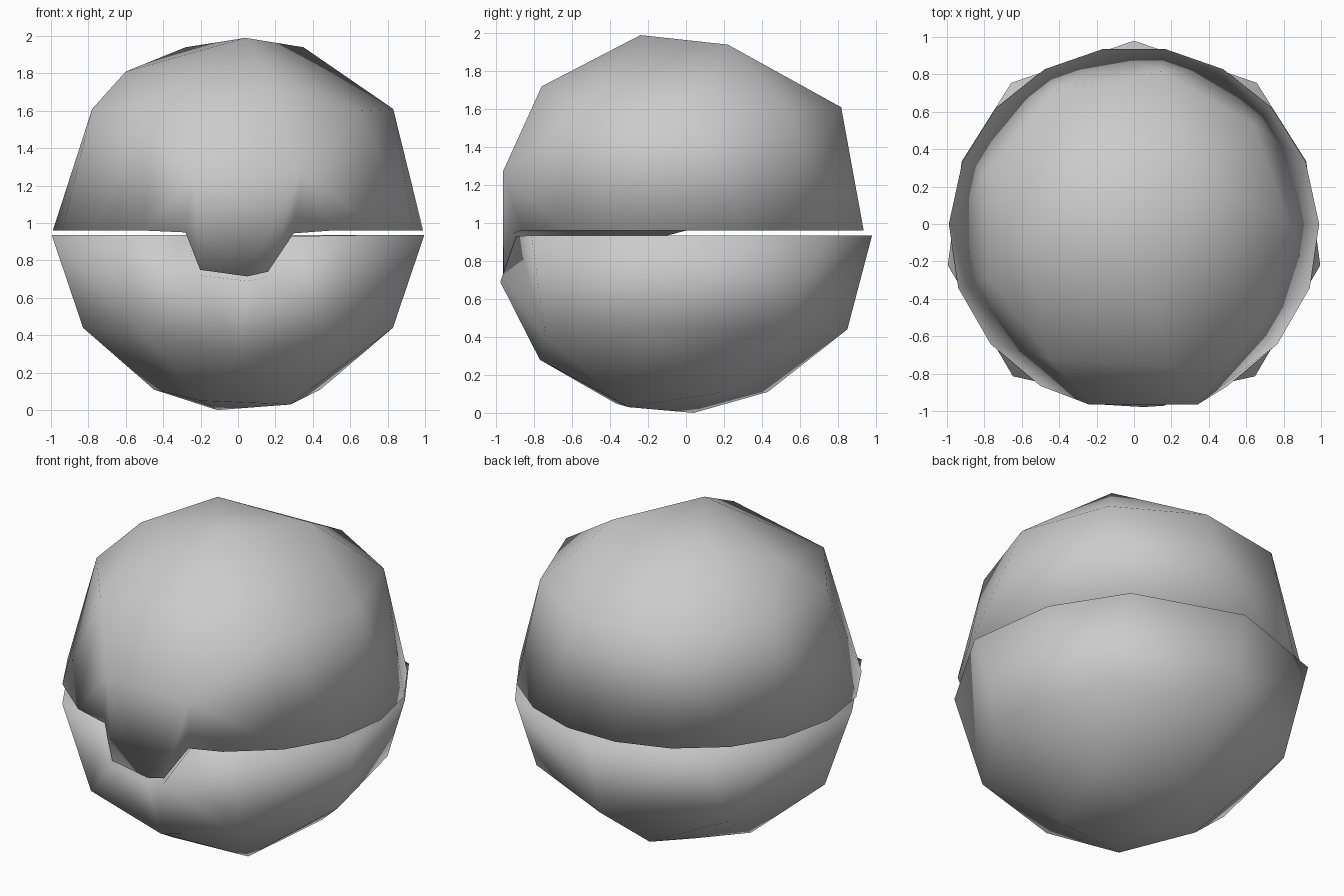
import bpy, bmesh
from math import sin, cos, radians
from mathutils import Vector

if "Cube" in bpy.data.objects:
    bpy.data.objects.remove(bpy.data.objects["Cube"])

grey = bpy.data.materials.new("light_grey")
grey.use_nodes = True
grey.diffuse_color = (0.6, 0.6, 0.6, 1)
grey.node_tree.nodes["Principled BSDF"].inputs["Base Color"].default_value = (0.6, 0.6, 0.6, 1)


def polar(angle, r, z):
    return Vector((r * cos(radians(angle)), r * sin(radians(angle)), z))


def shell(name, rim, body, rim_z, tab):
    """Faceted half ball: hull of rim and body points, with tab points of the rim moved, then capped."""
    bm = bmesh.new()
    rim_verts = {a: bm.verts.new(polar(a, r, rim_z)) for a, r in rim}
    body_verts = [bm.verts.new(p) for p in body]
    bmesh.ops.convex_hull(bm, input=list(rim_verts.values()) + body_verts)
    edge = set(rim_verts.values())
    flat = [f for f in bm.faces if all(v in edge for v in f.verts)]
    bmesh.ops.delete(bm, geom=flat, context='FACES')
    for angle, (r, z) in tab.items():
        rim_verts[angle].co = polar(angle, r, z)
    # close the open side with a fan
    hub = bm.verts.new((0, 0, rim_z))
    for e in [e for e in bm.edges if e.is_boundary]:
        bm.faces.new((e.verts[0], e.verts[1], hub))
    bmesh.ops.delete(bm, geom=[v for v in bm.verts if not v.link_faces], context='VERTS')
    bmesh.ops.recalc_face_normals(bm, faces=bm.faces[:])
    for f in bm.faces:
        f.smooth = True
    mesh = bpy.data.meshes.new(name)
    bm.to_mesh(mesh)
    bm.free()
    mesh.materials.append(grey)
    obj = bpy.data.objects.new(name, mesh)
    bpy.context.collection.objects.link(obj)
    return obj


# Upper shell with a tab at the front
upper_rim = [(a, 0.99 if a < 200 else 1.0) for a in range(0, 360, 20) if a not in (260, 280)]
upper_rim = [(a, r - 0.04 * max(0, sin(radians(a)))) for a, r in upper_rim]
upper_rim += [(253, 0.995), (258, 0.995), (273, 0.99), (279.5, 0.99), (288, 0.995)]
upper_body = [polar(a, 0.83, 1.61) for a in range(0, 240, 40)]
upper_body += [Vector(p) for p in (
    (-0.24, -0.965, 1.27), (0.34, -0.965, 1.27), (-0.45, -0.72, 1.62), (0.2, -0.76, 1.72), (0.65, -0.55, 1.6),
    (0.04, -0.24, 1.99), (0.35, 0.22, 1.94), (-0.28, 0.2, 1.94), (-0.6, -0.1, 1.81))]
shell("upper_shell", upper_rim, upper_body, 0.96,
      {253: (0.96, 0.95), 258: (0.975, 0.75), 273: (0.965, 0.715),
       279.5: (0.975, 0.74), 288: (0.96, 0.945)})

# Lower shell with a matching notch
lower_rim = [(90, 0.98), (49, 1.0), (131, 1.0), (20, 0.98), (160, 0.98), (-12.5, 1.02),
             (192.5, 1.02), (-51.5, 1.04), (231.5, 1.04),
             (252, 1.015), (258, 1.015), (273, 1.01), (279.5, 1.015), (288, 1.015)]
lower_body = [polar(a, 0.85, 0.44) for a in (90, 141, 193, 347, 39)]
lower_body += [Vector(p) for p in (
    (-0.5, -0.74, 0.4), (0.5, -0.74, 0.4), (0, -0.77, 0.28),
    (-0.11, 0.04, 0), (0.28, -0.3, 0.03), (-0.2, -0.37, 0.05), (-0.45, 0, 0.11), (0.44, 0.2, 0.11), (-0.05, 0.43, 0.11))]
shell("lower_shell", lower_rim, lower_body, 0.935,
      {252: (0.94, 0.935), 258: (0.985, 0.72), 273: (0.98, 0.69),
       279.5: (0.985, 0.71), 288: (0.94, 0.93)})
